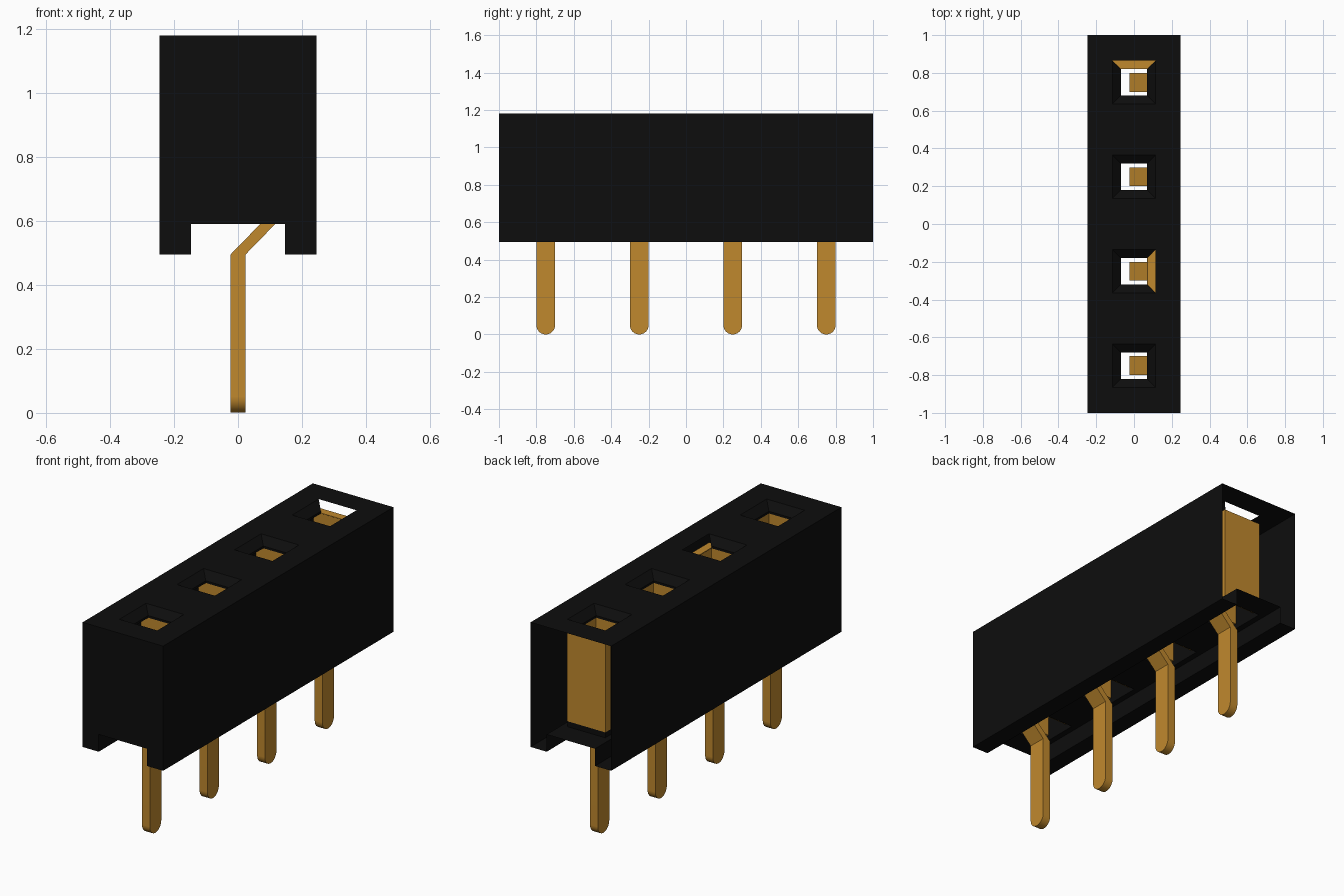
import bpy, bmesh, math

cube = bpy.data.objects.get("Cube")
if cube:
    bpy.data.objects.remove(cube, do_unlink=True)


def material(name, rgb):
    m = bpy.data.materials.new(name)
    m.use_nodes = True
    m.diffuse_color = (*rgb, 1)
    bsdf = m.node_tree.nodes["Principled BSDF"]
    bsdf.inputs["Base Color"].default_value = (*rgb, 1)
    bsdf.inputs["Roughness"].default_value = 0.6
    return m


BLACK = material("black plastic", (0.004, 0.004, 0.004))
GOLD = material("gold metal", (0.53, 0.25, 0.027))

ROWS = [-0.75, -0.25, 0.25, 0.75]       # slot centres along y
TOP, CEIL, FOOT = 1.18, 0.59, 0.495     # body heights
W, CH, H, THROAT = 0.245, 0.147, 0.115, 0.07   # half widths


def finish(bm, name, mat):
    bmesh.ops.remove_doubles(bm, verts=bm.verts, dist=1e-5)
    me = bpy.data.meshes.new(name)
    bm.to_mesh(me)
    bm.free()
    me.materials.append(mat)
    ob = bpy.data.objects.new(name, me)
    bpy.context.collection.objects.link(ob)
    return ob


def face(bm, pts):
    return bm.faces.new([bm.verts.new(p) for p in pts])


def pierced_panel(bm, half, z, up):
    """Flat panel with a square opening at every slot."""
    cuts = [-1] + [y + s * H for y in ROWS for s in (-1, 1)] + [1]
    xs = [-half, -H, H, half]
    for j, (y0, y1) in enumerate(zip(cuts, cuts[1:])):
        for i, (x0, x1) in enumerate(zip(xs, xs[1:])):
            if i == 1 and j % 2 == 1:
                continue
            pts = [(x0, y0, z), (x1, y0, z), (x1, y1, z), (x0, y1, z)]
            face(bm, pts if up else pts[::-1])


# Housing: shell with a channel underneath, open at the back end
bm = bmesh.new()
profile = [(-W, FOOT), (-CH, FOOT), (-CH, CEIL), (CH, CEIL),
           (CH, FOOT), (W, FOOT), (W, TOP), (-W, TOP)]
face(bm, [(x, -1, z) for x, z in profile])
for i, (a, b) in enumerate(zip(profile, profile[1:] + profile[:1])):
    if i not in (2, 6):                  # ceiling and top are pierced panels
        face(bm, [(a[0], -1, a[1]), (a[0], 1, a[1]),
                  (b[0], 1, b[1]), (b[0], -1, b[1])])
pierced_panel(bm, W, TOP, True)
pierced_panel(bm, CH, CEIL, False)

# Slots: funnel, throat, then a wider shaft down to the channel
levels = [(H, TOP), (THROAT, 1.142), (THROAT, 1.13), (H, 1.13), (H, CEIL)]
corners = [(-1, -1), (1, -1), (1, 1), (-1, 1)]     # sides: -y, +x, +y, -x
open_funnels = {(1, 1), (3, 2)}                    # (slot, side) left open
for n, y in enumerate(ROWS):
    for k, ((r0, z0), (r1, z1)) in enumerate(zip(levels, levels[1:])):
        for s in range(4):
            if k < 2 and (n, s) in open_funnels:
                continue
            c, d = corners[s], corners[(s + 1) % 4]
            face(bm, [(c[0] * r0, y + c[1] * r0, z0), (d[0] * r0, y + d[1] * r0, z0),
                      (d[0] * r1, y + d[1] * r1, z1), (c[0] * r1, y + c[1] * r1, z1)])
finish(bm, "housing", BLACK)

# Contacts: U-shaped clip in each shaft, with a bent pin below
O, I = 0.116, 0.071
clip = [(-O, -O), (O, -O), (O, O), (-O, O), (-O, I), (I, I), (I, -I), (-O, -I)]
arc = [math.radians(a) for a in range(8, 91, 10)]
stations = [(0, 0.05 - 0.05 * math.cos(a), 0.05 * math.sin(a)) for a in arc]
stations += [(0, 0.05, 0.05), (0, 0.495, 0.05), (0.0925, CEIL, 0.05), (0.0925, 0.63, 0.05)]
T = 0.0235                               # half thickness of the pin

for n, y in enumerate(ROWS, 1):
    bm = bmesh.new()
    f = face(bm, [(px, y + py, 0.62) for px, py in clip])
    ext = bmesh.ops.extrude_face_region(bm, geom=[f], use_keep_orig=True)
    for v in ext["geom"]:
        if isinstance(v, bmesh.types.BMVert):
            v.co.z = 1.132
    bmesh.ops.recalc_face_normals(bm, faces=bm.faces)
    finish(bm, f"contact_clip_{n}", GOLD)

    bm = bmesh.new()
    rings = [[bm.verts.new((x + cx * T, y + cy * w, z)) for cx, cy in corners]
             for x, z, w in stations]
    bm.faces.new(rings[0][::-1])
    bm.faces.new(rings[-1])
    for a, b in zip(rings, rings[1:]):
        for s in range(4):
            t = (s + 1) % 4
            bm.faces.new((a[s], a[t], b[t], b[s]))
    pin = finish(bm, f"pin_{n}", GOLD)
    bpy.ops.object.select_all(action='DESELECT')
    pin.select_set(True)
    bpy.context.view_layer.objects.active = pin
    bpy.ops.object.shade_smooth_by_angle(angle=math.radians(30))
